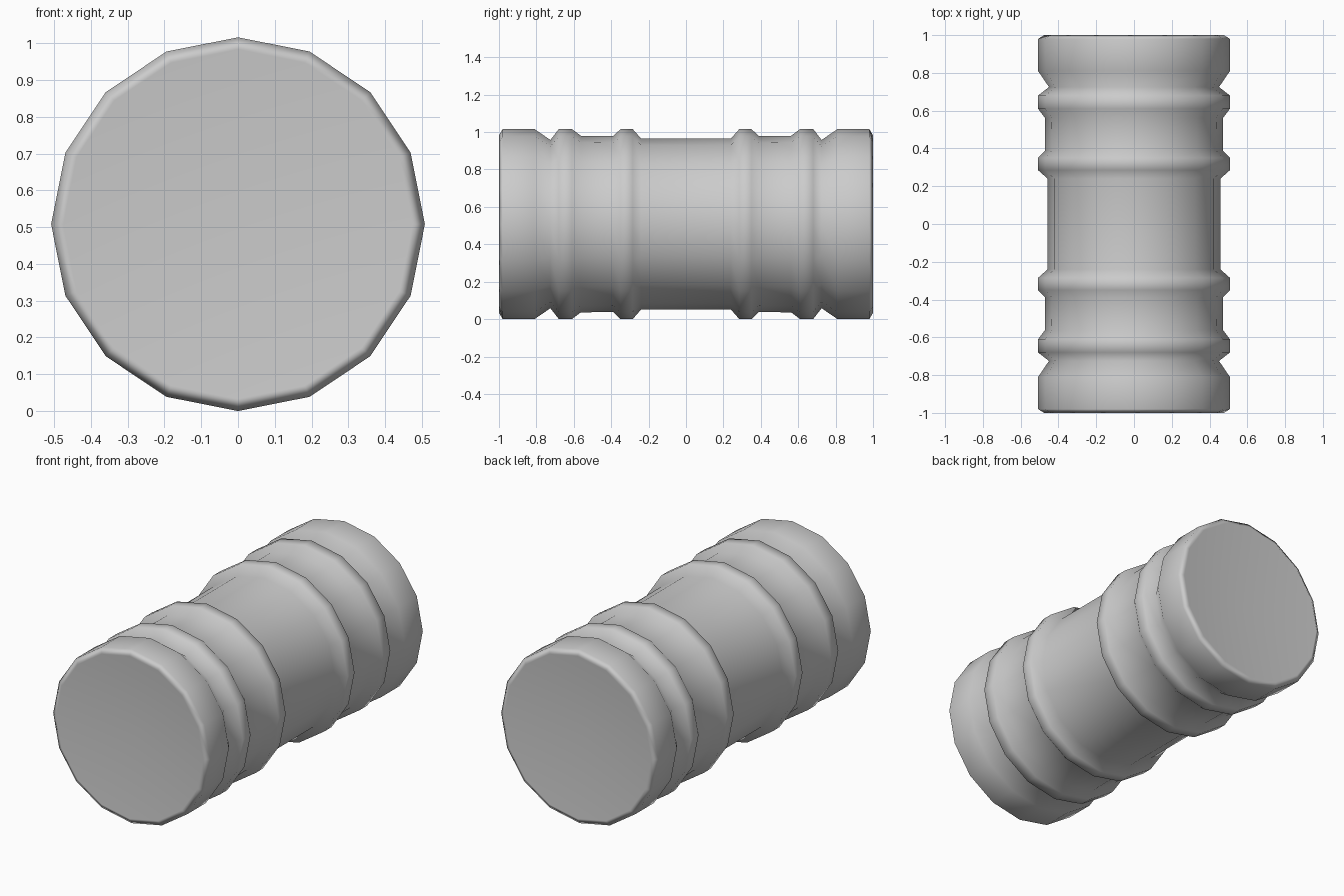
import bpy, bmesh, math

if "Cube" in bpy.data.objects:
    bpy.data.objects.remove(bpy.data.objects["Cube"])

SIDES = 16
CENTRE_Z = 0.508
DISH_DEPTH = 0.08

# half profile from the end towards the middle: (distance along y, radius)
half = [(1.0, 0.475), (0.98, 0.508), (0.81, 0.508), (0.725, 0.45),
        (0.68, 0.508), (0.61, 0.508), (0.562, 0.472), (0.39, 0.47),
        (0.35, 0.508), (0.285, 0.508), (0.24, 0.457)]
profile = [(-y, r) for y, r in half] + half[::-1]

# ribbed barrel lying along y
bm = bmesh.new()
rings = []
for y, r in profile:
    ring = []
    for i in range(SIDES):
        a = 2 * math.pi * i / SIDES
        ring.append(bm.verts.new((r * math.sin(a), y, CENTRE_Z + r * math.cos(a))))
    rings.append(ring)
for a, b in zip(rings, rings[1:]):
    for i in range(SIDES):
        j = (i + 1) % SIDES
        bm.faces.new((a[i], a[j], b[j], b[i]))

# shallow dished end caps
for ring, y in ((rings[0], -1 + DISH_DEPTH), (rings[-1], 1 - DISH_DEPTH)):
    centre = bm.verts.new((0, y, CENTRE_Z))
    for i in range(SIDES):
        bm.faces.new((ring[i], ring[(i + 1) % SIDES], centre))
bmesh.ops.recalc_face_normals(bm, faces=bm.faces)
for f in bm.faces:
    f.smooth = True

mesh = bpy.data.meshes.new("ribbed_barrel")
bm.to_mesh(mesh)
bm.free()
barrel = bpy.data.objects.new("ribbed_barrel", mesh)
bpy.context.collection.objects.link(barrel)

# shading follows the large faces
barrel.modifiers.new("weighted_normals", 'WEIGHTED_NORMAL')
